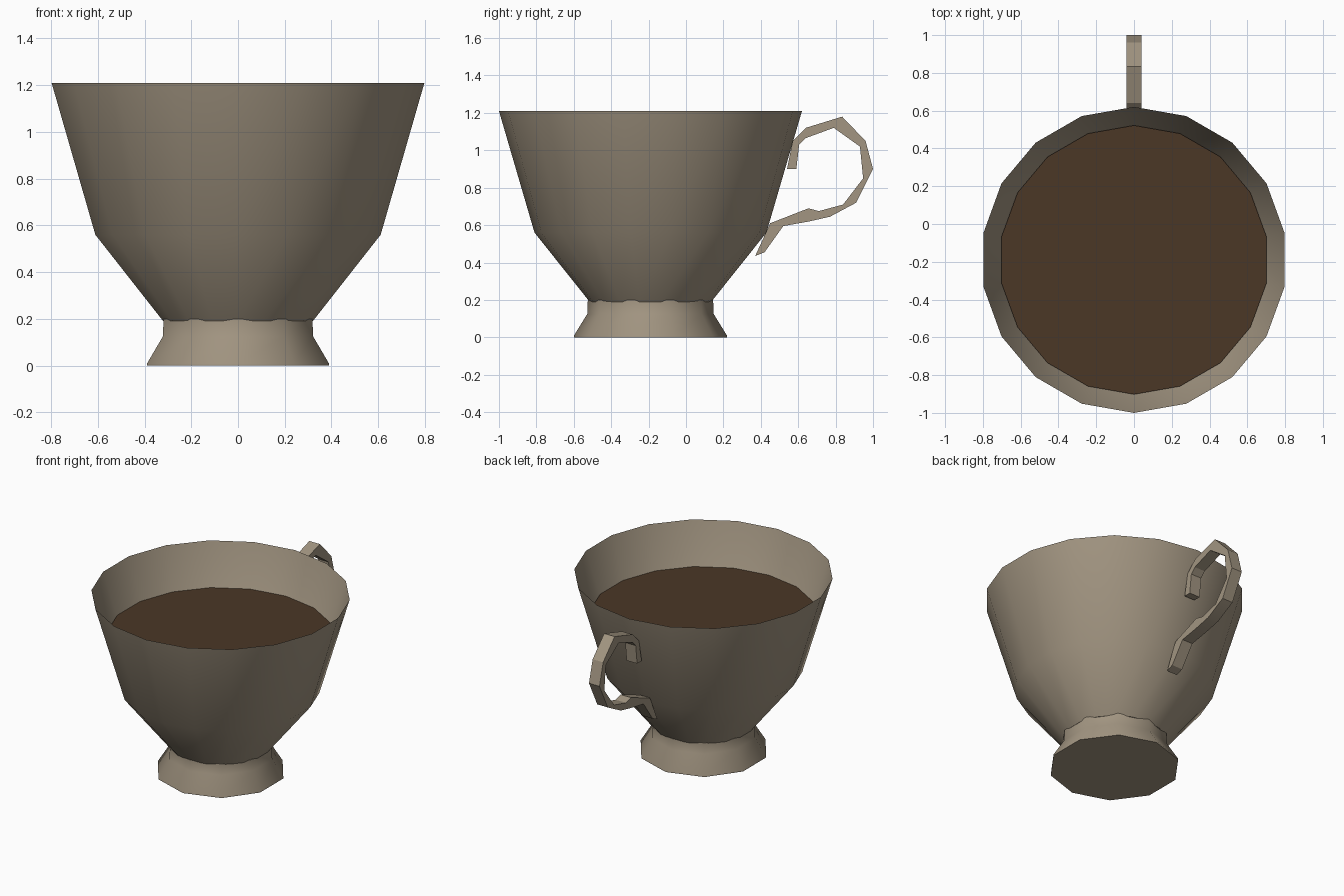
import bpy, bmesh, math

if "Cube" in bpy.data.objects:
    bpy.data.objects.remove(bpy.data.objects["Cube"])

CY = -0.19  # cup axis position in y


def material(name, rgb):
    m = bpy.data.materials.new(name)
    m.diffuse_color = (*rgb, 1)
    m.use_nodes = True
    m.node_tree.nodes["Principled BSDF"].inputs["Base Color"].default_value = m.diffuse_color
    return m


ceramic = material("taupe ceramic", (0.36, 0.30, 0.22))
drink = material("dark coffee", (0.07, 0.038, 0.019))


def finish(name, bm, mat, angle):
    bmesh.ops.recalc_face_normals(bm, faces=bm.faces)
    me = bpy.data.meshes.new(name)
    bm.to_mesh(me)
    bm.free()
    ob = bpy.data.objects.new(name, me)
    bpy.context.collection.objects.link(ob)
    me.materials.append(mat)
    bpy.ops.object.select_all(action='DESELECT')
    ob.select_set(True)
    bpy.context.view_layer.objects.active = ob
    bpy.ops.object.shade_smooth_by_angle(angle=math.radians(angle))
    return ob


def lathe(name, profile, sides, mat, angle=40):
    """Revolve (radius, z) points round the cup axis; both ends are capped."""
    bm = bmesh.new()
    rings = []
    for r, z in profile:
        ring = []
        for i in range(sides):
            a = math.pi / 2 + 2 * math.pi * i / sides
            ring.append(bm.verts.new((r * math.cos(a), CY + r * math.sin(a), z)))
        rings.append(ring)
    for lo, hi in zip(rings, rings[1:]):
        for i in range(sides):
            j = (i + 1) % sides
            bm.faces.new((lo[i], lo[j], hi[j], hi[i]))
    bm.faces.new(rings[0])
    if len(rings) > 1:
        bm.faces.new(rings[-1])
    return finish(name, bm, mat, angle)


# Bowl: outer wall, sharp rim, inner wall
lathe("bowl", [(0.325, 0.19), (0.62, 0.56), (0.81, 1.21),
               (0.60, 0.58), (0.29, 0.22)], 18, ceramic)

# Flared foot
lathe("foot", [(0.41, 0.0), (0.41, 0.008), (0.338, 0.125), (0.335, 0.20)], 10, ceramic)

# Drink surface
lathe("coffee", [(0.712, 0.93)], 18, drink)

# Handle: (inner y, z), (outer y, z) stations, swept as a flat strap
stations = [
    ((0.59, 0.90), (0.54, 0.90)), ((0.605, 1.03), (0.57, 1.05)),
    ((0.64, 1.065), (0.64, 1.12)), ((0.79, 1.12), (0.835, 1.18)),
    ((0.93, 1.02), (0.96, 1.05)), ((0.947, 0.85), (1.0, 0.90)),
    ((0.84, 0.71), (0.91, 0.72)), ((0.71, 0.675), (0.77, 0.645)),
    ((0.655, 0.69), (0.66, 0.62)), ((0.45, 0.61), (0.52, 0.595)),
    ((0.37, 0.435), (0.42, 0.455)),
]
bm = bmesh.new()
sections = []
for (yi, zi), (yo, zo) in stations:
    sections.append([bm.verts.new(p) for p in (
        (-0.04, yi, zi), (0.04, yi, zi), (0.04, yo, zo), (-0.04, yo, zo))])
for a, b in zip(sections, sections[1:]):
    for i in range(4):
        j = (i + 1) % 4
        bm.faces.new((a[i], a[j], b[j], b[i]))
bm.faces.new(sections[0])
bm.faces.new(sections[-1])
finish("handle", bm, ceramic, 20)
